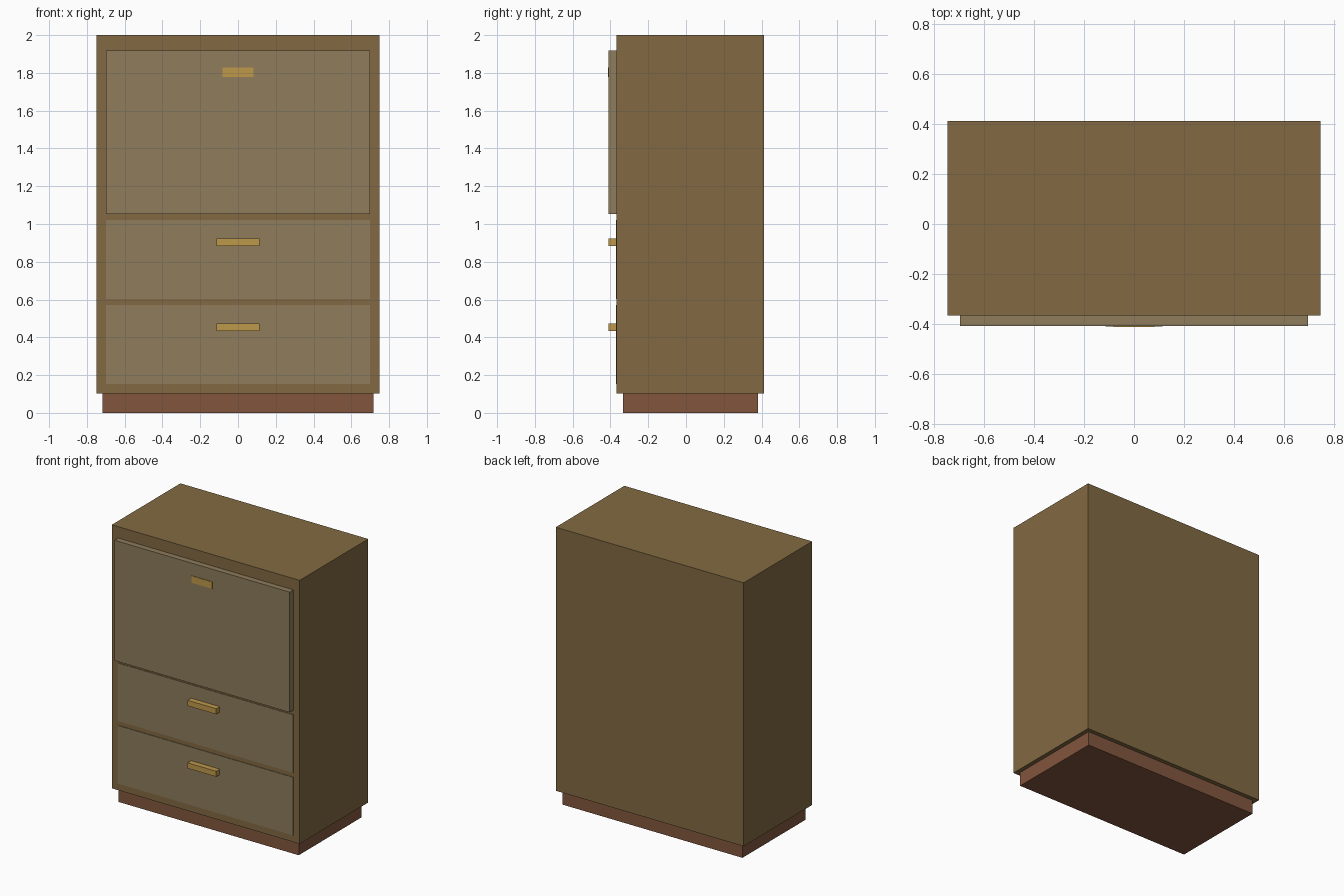
import bpy

if "Cube" in bpy.data.objects:
    bpy.data.objects.remove(bpy.data.objects["Cube"])


def material(name, srgb):
    m = bpy.data.materials.new(name)
    m.diffuse_color = [((c / 255 + 0.055) / 1.055) ** 2.4 for c in srgb] + [1]
    m.use_nodes = True
    m.node_tree.nodes["Principled BSDF"].inputs["Base Color"].default_value = m.diffuse_color
    return m


def box(name, half_width, y, z, mat):
    bpy.ops.mesh.primitive_cube_add(
        size=1, location=(0, sum(y) / 2, sum(z) / 2))
    ob = bpy.context.object
    ob.name = name
    ob.scale = (2 * half_width, y[1] - y[0], z[1] - z[0])
    bpy.ops.object.transform_apply(location=False, rotation=False, scale=True)
    ob.data.materials.append(mat)
    return ob


wood = material("wood", (130, 106, 66))
panel = material("panel_wood", (142, 124, 92))
brass = material("brass", (190, 152, 75))
base = material("base_wood", (130, 86, 61))

# Carcass on a recessed plinth
box("plinth", 0.717, (-0.333, 0.382), (0, 0.105), base)
box("cabinet_body", 0.748, (-0.367, 0.413), (0.103, 2.0), wood)

# Drop-down flap, standing proud of the body, with a shallow pull
box("flap_door", 0.698, (-0.409, -0.366), (1.052, 1.918), panel)
box("flap_pull", 0.083, (-0.413, -0.40), (1.778, 1.828), brass)

# Two nearly flush drawers with bar handles
for i, z in enumerate((0.152, 0.602)):
    box(f"drawer_front_{i + 1}", 0.698, (-0.371, -0.36), (z, z + 0.418), panel)
    box(f"drawer_handle_{i + 1}", 0.114, (-0.411, -0.365),
        (z + 0.281, z + 0.321), brass)
